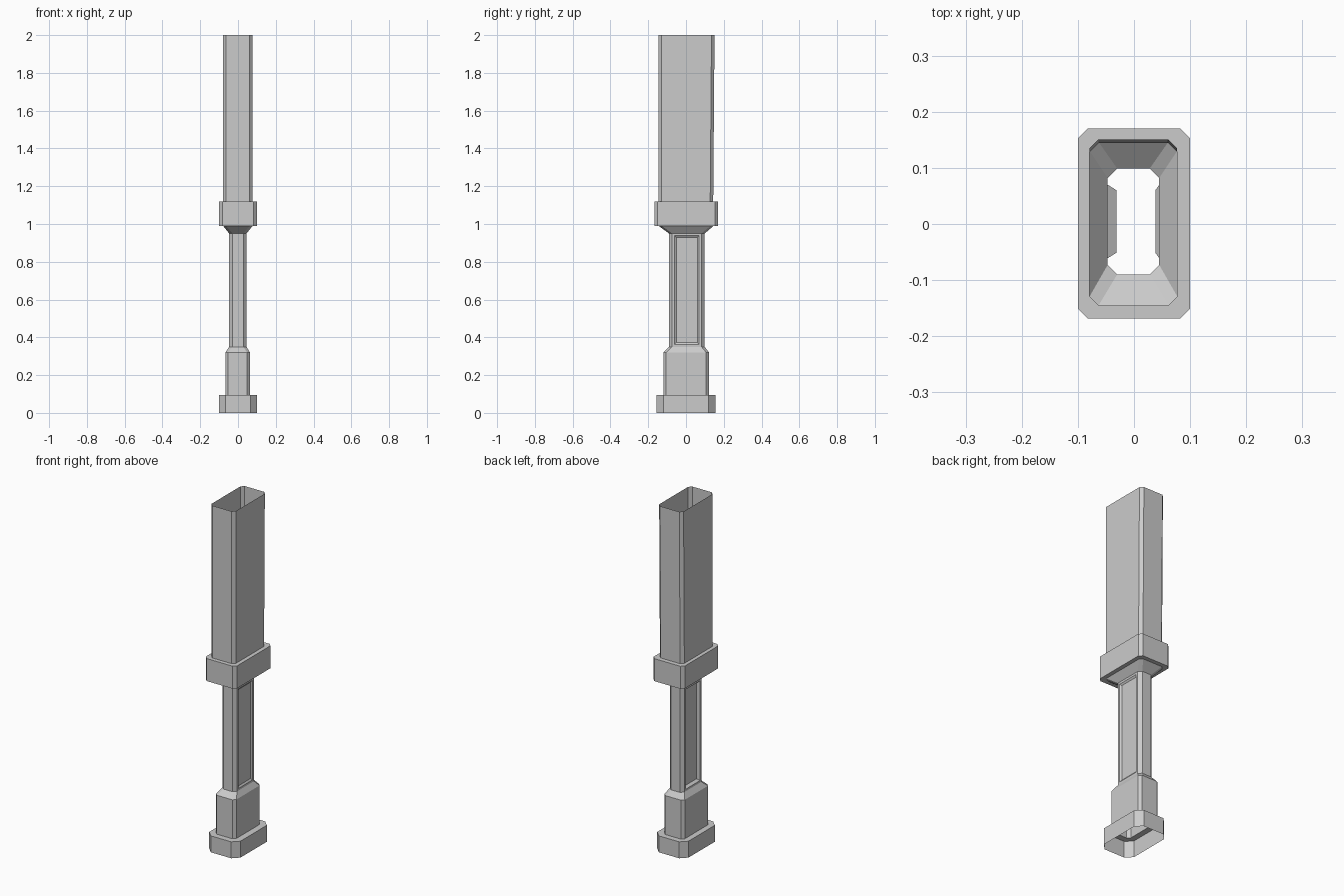
import bpy, bmesh

# Chamfered-rectangle sections from bottom to top: z, x0, x1, y0, y1, chamfer
SECTIONS = [
    (0.000, -0.100, 0.100, -0.155, 0.155, 0.035),   # pommel foot
    (0.095, -0.100, 0.100, -0.155, 0.155, 0.035),
    (0.095, -0.067, 0.063, -0.120, 0.122, 0.015),   # pommel block
    (0.320, -0.067, 0.063, -0.120, 0.122, 0.015),
    (0.350, -0.047, 0.045, -0.090, 0.099, 0.017),   # grip
    (0.950, -0.047, 0.045, -0.090, 0.099, 0.017),
    (0.990, -0.079, 0.077, -0.145, 0.146, 0.016),   # flare under the guard
    (0.990, -0.100, 0.100, -0.168, 0.170, 0.017),   # guard
    (1.120, -0.100, 0.100, -0.168, 0.170, 0.017),
    (1.120, -0.079, 0.077, -0.145, 0.144, 0.016),   # upper sleeve
    (2.000, -0.079, 0.077, -0.145, 0.151, 0.016),
]
GRIP = 4  # index of the lower grip section


def ring(bm, z, x0, x1, y0, y1, c):
    pts = [(x0 + c, y0), (x1 - c, y0), (x1, y0 + c), (x1, y1 - c),
           (x1 - c, y1), (x0 + c, y1), (x0, y1 - c), (x0, y0 + c)]
    return [bm.verts.new((x, y, z)) for x, y in pts]


# Open-ended shell lofted through the sections
bm = bmesh.new()
rings = [ring(bm, *s) for s in SECTIONS]
panels = []
for i, (a, b) in enumerate(zip(rings, rings[1:])):
    for k in range(8):
        n = (k + 1) % 8
        face = bm.faces.new((a[k], a[n], b[n], b[k]))
        if i == GRIP and k in (2, 6):
            panels.append(face)
bm.normal_update()

# Recessed bevelled panels on both broad sides of the grip
for face, depth in zip(panels, (0.007, 0.016)):
    bmesh.ops.inset_region(bm, faces=[face], thickness=0.017, depth=0)
    bmesh.ops.inset_region(bm, faces=[face], thickness=0.014, depth=-depth)

mesh = bpy.data.meshes.new("handle_shell")
bm.to_mesh(mesh)
bm.free()
bpy.context.collection.objects.link(bpy.data.objects.new("handle_shell", mesh))
